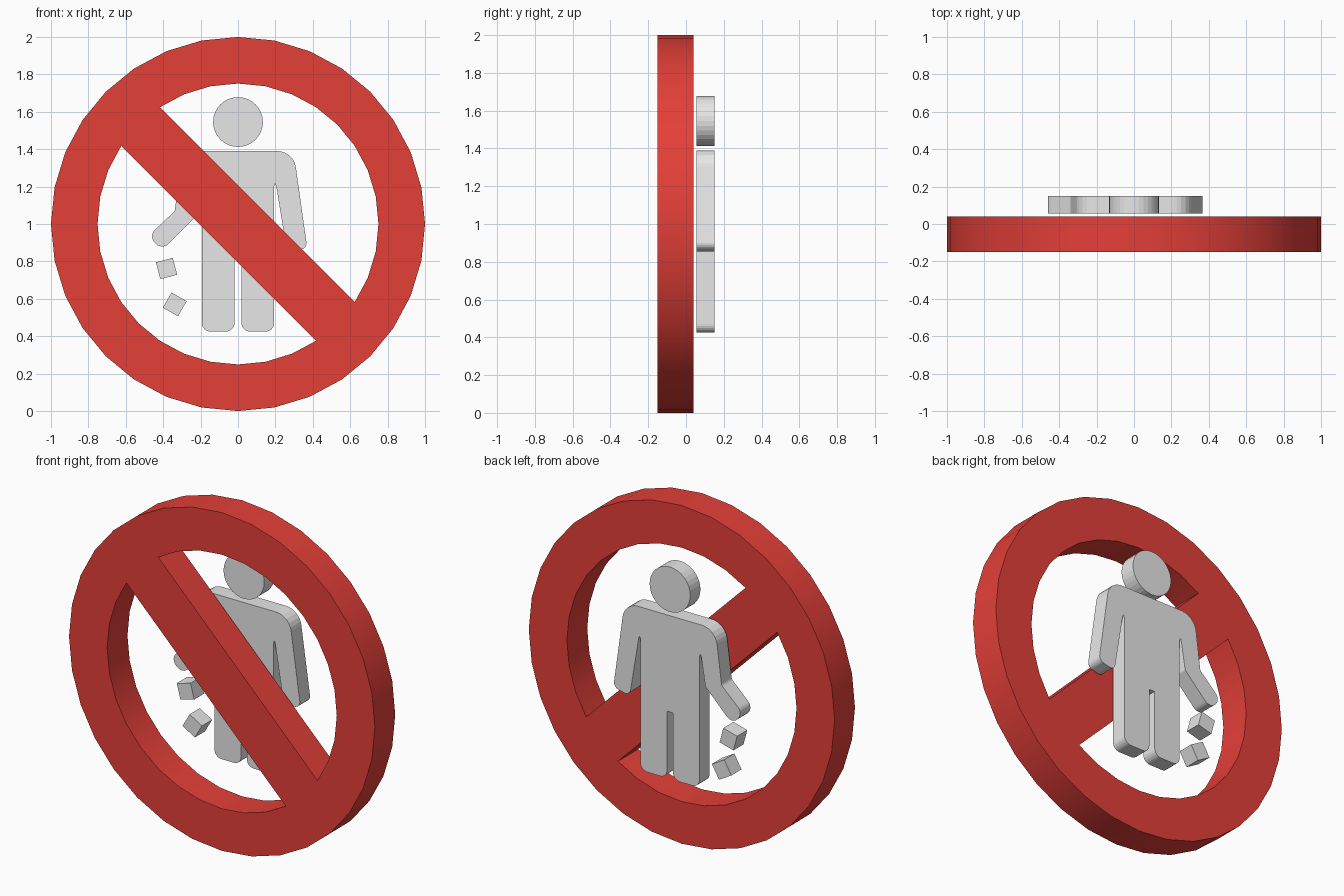
import bpy, bmesh, math
from mathutils import Vector

if "Cube" in bpy.data.objects:
    bpy.data.objects.remove(bpy.data.objects["Cube"])


def material(name, colour):
    m = bpy.data.materials.new(name)
    m.diffuse_color = (*colour, 1)
    m.use_nodes = True
    m.node_tree.nodes["Principled BSDF"].inputs["Base Color"].default_value = m.diffuse_color
    return m


RED = material("sign red", (0.78, 0.05, 0.04))
GREY = material("light grey", (0.8, 0.8, 0.8))


def slab(name, loops, y0, y1, mat):
    """Fill closed x-z outlines (later loops are holes) and extrude along y."""
    bm = bmesh.new()
    edges = []
    for loop in loops:
        vs = [bm.verts.new((x, y0, z)) for x, z in loop]
        edges += [bm.edges.new((vs[i - 1], vs[i])) for i in range(len(vs))]
    bmesh.ops.triangle_fill(bm, use_beauty=True, use_dissolve=False, edges=edges, normal=(0, -1, 0))
    ext = bmesh.ops.extrude_face_region(bm, geom=bm.faces[:], use_keep_orig=True)
    new = [g for g in ext["geom"] if isinstance(g, bmesh.types.BMVert)]
    bmesh.ops.translate(bm, verts=new, vec=(0, y1 - y0, 0))
    bmesh.ops.recalc_face_normals(bm, faces=bm.faces[:])
    me = bpy.data.meshes.new(name)
    bm.to_mesh(me)
    bm.free()
    me.materials.append(mat)
    ob = bpy.data.objects.new(name, me)
    bpy.context.collection.objects.link(ob)
    return ob


def arc(cx, cz, r, first, last, n=32):
    return [(cx + r * math.cos(2 * math.pi * i / n), cz + r * math.sin(2 * math.pi * i / n))
            for i in range(first, last + 1)]


def rounded(points, steps=6):
    """Round each (x, z, radius) corner of a polygon."""
    out = []
    for i, (x, z, r) in enumerate(points):
        p = Vector((x, z))
        if not r:
            out.append((x, z))
            continue
        a = (Vector(points[i - 1][:2]) - p).normalized()
        b = (Vector(points[(i + 1) % len(points)][:2]) - p).normalized()
        half = a.angle(b) / 2
        c = p + (a + b).normalized() * (r / math.sin(half))
        s = p + a * (r / math.tan(half)) - c
        e = p + b * (r / math.tan(half)) - c
        for k in range(steps + 1):
            out.append(tuple(c + s.lerp(e, k / steps).normalized() * r))
    return out


# Prohibition ring with its diagonal bar: a disc with two segment holes
ring = slab("prohibition_ring",
            [arc(0, 1, 1, 0, 31), arc(0, 1, 0.751, -3, 11), arc(0, 1, 0.751, 13, 27)],
            -0.15, 0.04, RED)
bpy.context.view_layer.objects.active = ring
ring.select_set(True)
bpy.ops.object.shade_smooth_by_angle(angle=math.radians(30))

Y0, Y1 = 0.055, 0.15

# Head
slab("head", [arc(0, 1.545, 0.133, 0, 31)], Y0, Y1, GREY)

# Body outline, clockwise from the right shoulder
leg = [(0.193, 0.425, 0.045), (0.019, 0.425, 0.045), (0.019, 0.82, 0)]
body = [(0.297, 1.39, 0.1),                                  # right shoulder
        (0.370, 0.872, 0.035), (0.263, 0.845, 0.035),        # right hand
        (0.205, 1.2, 0), (0.199, 1.217, 0), (0.193, 1.2, 0)]  # armpit slot
body += leg + [(-x, z, r) for x, z, r in reversed(leg)]
body += [(-0.193, 1.2, 0), (-0.199, 1.217, 0), (-0.205, 1.2, 0),
         (-0.232, 1.033, 0.02),                              # inner elbow
         (-0.405, 0.860, 0.047), (-0.480, 0.935, 0.047),     # left hand
         (-0.338, 1.069, 0.03),                              # outer elbow
         (-0.297, 1.39, 0.1)]                                # left shoulder
slab("body", [rounded(body)], Y0, Y1, GREY)

# Falling pieces of litter
for i, (x, z, deg) in enumerate([(-0.382, 0.762, 15), (-0.338, 0.57, -30)]):
    a = math.radians(deg + 45)
    corners = [(x + 0.066 * math.cos(a + k * math.pi / 2), z + 0.066 * math.sin(a + k * math.pi / 2))
               for k in range(4)]
    slab(f"litter_{i + 1}", [corners], Y0, Y1, GREY)
